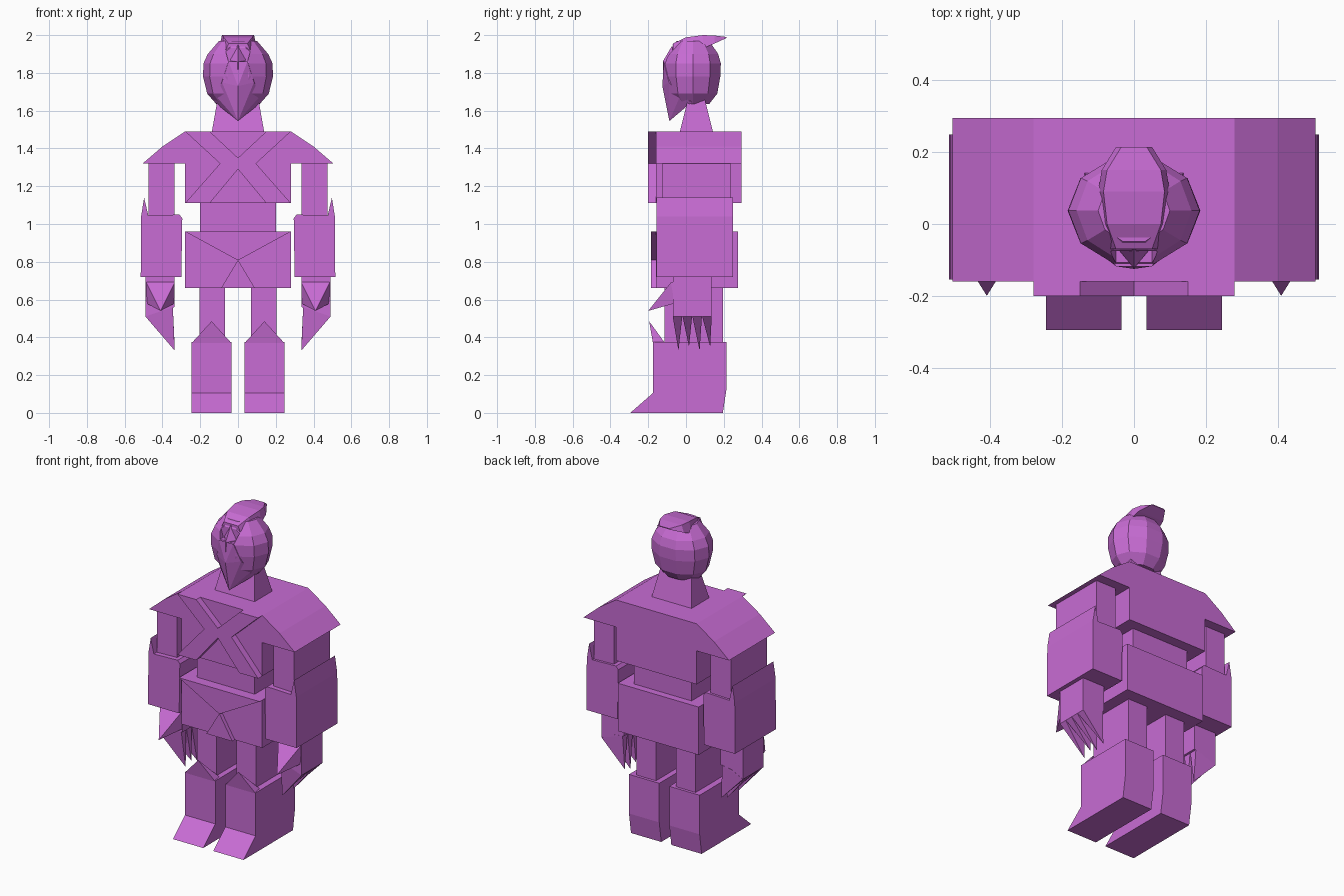
import bpy, bmesh, math
from mathutils import Vector

if "Cube" in bpy.data.objects:
    bpy.data.objects.remove(bpy.data.objects["Cube"], do_unlink=True)

orchid = bpy.data.materials.new("orchid")
orchid.use_nodes = True
COLOUR = (0.58, 0.15, 0.66, 1)
orchid.diffuse_color = COLOUR
orchid.node_tree.nodes["Principled BSDF"].inputs["Base Color"].default_value = COLOUR


def finish(name, bm, mirror):
    bmesh.ops.recalc_face_normals(bm, faces=bm.faces)
    mesh = bpy.data.meshes.new(name)
    bm.to_mesh(mesh)
    bm.free()
    mesh.materials.append(orchid)
    ob = bpy.data.objects.new(name, mesh)
    bpy.context.collection.objects.link(ob)
    if mirror:
        mod = ob.modifiers.new("Mirror", "MIRROR")
        mod.use_mirror_merge = False
    return ob


def loft(name, sections, mirror=False):
    """Join matching closed sections with quads and cap both ends."""
    bm = bmesh.new()
    rings = [[bm.verts.new(p) for p in s] for s in sections]
    n = len(rings[0])
    for a, b in zip(rings, rings[1:]):
        for i in range(n):
            j = (i + 1) % n
            bm.faces.new((a[i], a[j], b[j], b[i]))
    bm.faces.new(rings[0])
    bm.faces.new(rings[-1])
    return finish(name, bm, mirror)


def front_prism(name, outline, y0, y1, mirror=False):
    """Outline in x, z pushed through y."""
    return loft(name, [[(x, y, z) for x, z in outline] for y in (y0, y1)], mirror)


def side_prism(name, outline, x0, x1, mirror=False):
    """Outline in y, z pushed through x."""
    return loft(name, [[(x, y, z) for y, z in outline] for x in (x0, x1)], mirror)


def box(name, x0, x1, y0, y1, z0, z1, mirror=False):
    return front_prism(name, [(x0, z0), (x1, z0), (x1, z1), (x0, z1)], y0, y1, mirror)


def hull(name, points, mirror=False):
    bm = bmesh.new()
    for p in points:
        bm.verts.new(p)
    out = bmesh.ops.convex_hull(bm, input=bm.verts)
    spare = [v for v in out["geom_interior"] if isinstance(v, bmesh.types.BMVert)]
    bmesh.ops.delete(bm, geom=spare, context="VERTS")
    bmesh.ops.dissolve_limit(bm, angle_limit=0.02, verts=bm.verts, edges=bm.edges)
    return finish(name, bm, mirror)


def symmetric(half):
    """Close a right-hand outline by reflecting it in x."""
    return half + [(-x, z) for x, z in reversed(half) if x > 0]


# Torso with sloping shoulder cape
front_prism("torso", symmetric([(.28, 1.11), (.28, 1.32), (.505, 1.32),
                                (.4, 1.41), (.28, 1.49)]), -.16, .295)

# Crossed chest straps as one raised X
front_prism("chest_straps", symmetric([(0, 1.29), (.15, 1.11), (.28, 1.11), (.095, 1.32),
                                       (.28, 1.49), (.15, 1.49), (0, 1.35)]), -.2, -.15)

# Waist and hips
box("waist", -.2, .2, -.12, .23, .95, 1.12)
box("hips", -.28, .28, -.16, .275, .66, .96)
front_prism("belt_plate", [(-.28, .96), (-.005, .81), (.005, .81), (.28, .96)], -.185, -.15)
front_prism("belt_flap", [(-.09, .66), (.09, .66), (0, .81)], -.185, -.15)

# Arms and finned forearm guards
box("upper_arms", .335, .475, -.125, .235, 1.0, 1.33, True)
front_prism("forearm_guards", [(.3, .72), (.515, .72), (.513, 1.04), (.497, 1.14),
                               (.475, 1.045), (.31, 1.05), (.295, 1.03)], -.155, .25, True)

# Hands: palm, thumb claw and four finger claws
palm = [(.335, .73), (.49, .73), (.49, .51), (.41, .54), (.335, .56)]
loft("palms", [[(x, y, z) for x, z in palm] for y in (-.07, .135)], True)
hull("thumbs", [(x, y, z) for x in (.335, .485) for y, z in ((0, .72), (-.08, .69), (-.06, .58))]
     + [(.41, -.2, .54)], True)
for i in range(4):
    y = -.07 + i * .052
    tip = y + .03 + i * .004
    hull("finger_claw_%d" % (i + 1),
         [(x, yy, z) for x, z in ((.49, .51), (.41, .55), (.345, .56)) for yy in (y, y + .05)]
         + [(.335, tip, .33 + .02 * (i % 2))], True)

# Legs, wedge-toed boots and knee spikes
box("thighs", .07, .205, -.115, .197, .36, .67, True)
side_prism("boots", [(-.295, 0), (.195, 0), (.215, .13), (.215, .375),
                     (-.175, .375), (-.175, .105)], .035, .245, True)
hull("knee_spikes", [(.035, -.175, .37), (.245, -.175, .37), (.05, -.115, .375),
                     (.23, -.115, .375), (.14, -.195, .485)], True)

# Neck
loft("neck", [[(-w, y0, z), (w, y0, z), (w, y1, z), (-w, y1, z)]
              for z, w, y0, y1 in ((1.48, .14, -.035, .145), (1.66, .108, .01, .1))])

# Head: ten-sided rings stacked upward
SIDES = 10
head_rings = [(1.635, .115, .09), (1.69, .163, .135), (1.78, .185, .152),
              (1.85, .183, .155), (1.9, .16, .14), (1.97, .1, .09)]
head = loft("head", [[(w * math.cos(math.tau * i / SIDES), .037 + d * math.sin(math.tau * i / SIDES), z)
                      for i in range(SIDES)] for z, w, d in head_rings])

# Notch under the brow
cutter = hull("brow_cutter", [(x, y, z) for x, z in ((-.075, 1.95), (.075, 1.95), (.05, 1.86), (-.05, 1.86))
                              for y in (-.2, -.075)])
cutter.hide_render = True
cutter.hide_viewport = True
cutter.display_type = "WIRE"
cut = head.modifiers.new("Brow notch", "BOOLEAN")
cut.operation = "DIFFERENCE"
cut.solver = "EXACT"
cut.object = cutter

# Beaked face and nose ridge
hull("beak", [(s * x, y, z) for s in (-1, 1)
              for x, y, z in ((.05, -.118, 1.86), (.085, -.09, 1.75), (.125, .03, 1.645), (.12, -.03, 1.68))]
     + [(0, -.125, 1.73), (0, -.088, 1.545)])
hull("nose_ridge", [(0, -.07, 1.95), (-.04, -.075, 1.87), (.04, -.075, 1.87),
                    (0, -.123, 1.86), (0, -.12, 1.74)])

# Swept-back crest over the crown
loft("crest", [[(-w - .015, y, low), (w + .015, y, low), (w, y, top), (-w, y, top)]
               for y, w, top, low in ((-.07, .05, 1.955, 1.92), (.0, .075, 1.988, 1.93),
                                      (.09, .085, 2.0, 1.93), (.15, .075, 1.998, 1.955),
                                      (.215, .035, 1.99, 1.985))])
